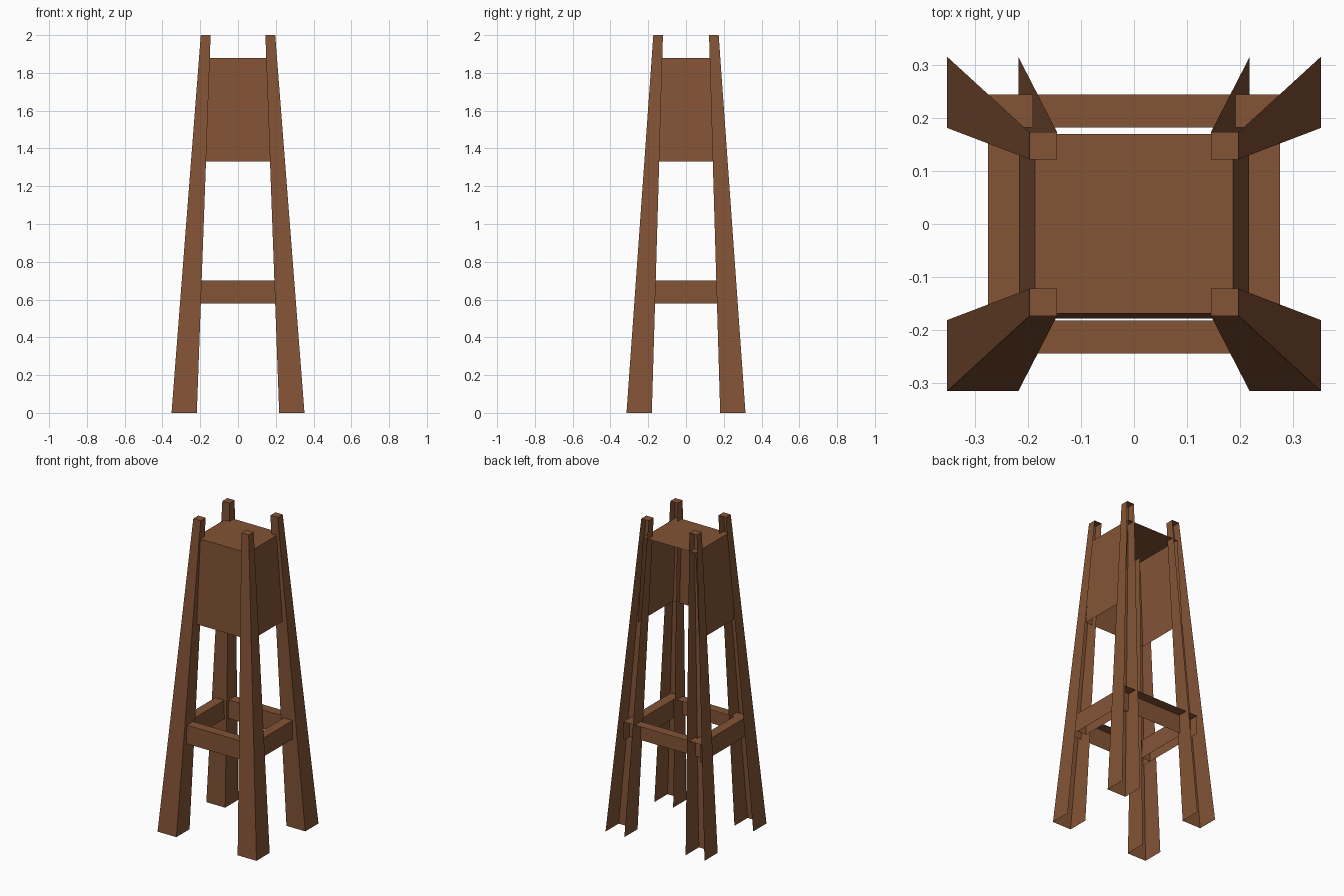
import bpy

if "Cube" in bpy.data.objects:
    bpy.data.objects.remove(bpy.data.objects["Cube"])

wood = bpy.data.materials.new("brown wood")
wood.diffuse_color = (0.23, 0.088, 0.037, 1)
wood.use_nodes = True
wood.node_tree.nodes["Principled BSDF"].inputs["Base Color"].default_value = wood.diffuse_color


def open_box(name, bottom, top, z0, z1):
    """Tapered box with open back and underside; bottom/top are (x0, x1, y0, y1)."""
    verts = []
    for (x0, x1, y0, y1), z in ((bottom, z0), (top, z1)):
        verts += [(x0, y0, z), (x1, y0, z), (x1, y1, z), (x0, y1, z)]
    # front, right, left, top
    faces = [(0, 1, 5, 4), (1, 2, 6, 5), (3, 0, 4, 7), (4, 5, 6, 7)]
    mesh = bpy.data.meshes.new(name)
    mesh.from_pydata(verts, [], faces)
    mesh.materials.append(wood)
    obj = bpy.data.objects.new(name, mesh)
    bpy.context.collection.objects.link(obj)
    return obj


def mirrored(rect, sx, sy):
    x0, x1, y0, y1 = rect
    xs = sorted((x0 * sx, x1 * sx))
    ys = sorted((y0 * sy, y1 * sy))
    return (*xs, *ys)


# Four splayed, tapering legs
for sx, side in ((-1, "left"), (1, "right")):
    for sy, end in ((-1, "front"), (1, "back")):
        open_box(f"{end}_{side}_leg",
                 mirrored((0.218, 0.352, 0.181, 0.315), sx, sy),
                 mirrored((0.145, 0.197, 0.122, 0.173), sx, sy), 0, 2)

# Upper box between the legs
open_box("upper_box", (-0.217, 0.217, -0.178, 0.178),
         (-0.187, 0.187, -0.169, 0.17), 1.33, 1.88)

# Front and back rails
for sy, end in ((-1, "front"), (1, "back")):
    r = mirrored((-0.275, 0.275, 0.182, 0.244), 1, sy)
    open_box(f"{end}_rail", r, r, 0.58, 0.70)

# Side rails
for sx, side in ((-1, "left"), (1, "right")):
    r = mirrored((0.212, 0.275, -0.182, 0.182), sx, 1)
    open_box(f"{side}_rail", r, r, 0.58, 0.70)
